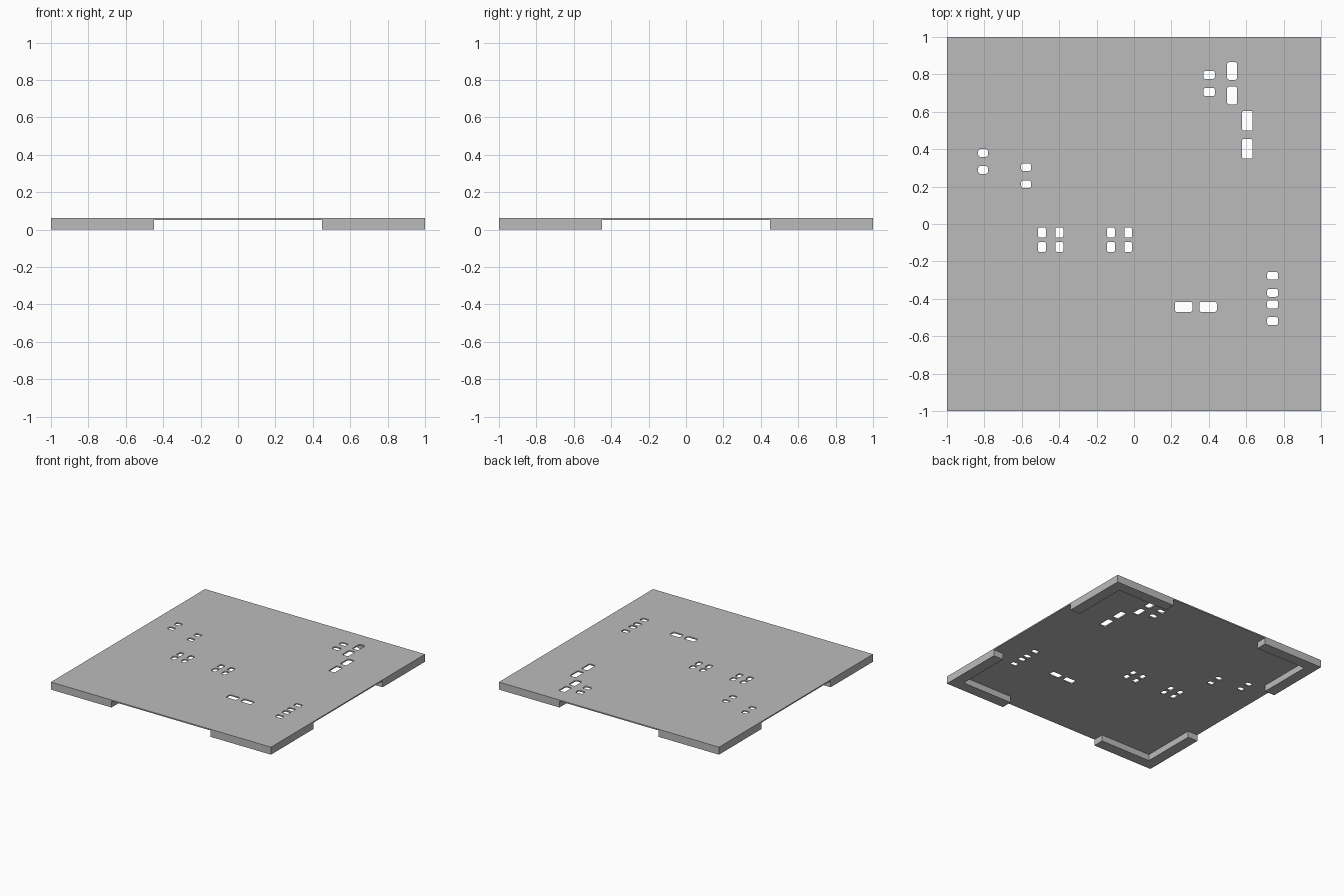
import bpy, bmesh, math

if "Cube" in bpy.data.objects:
    bpy.data.objects.remove(bpy.data.objects["Cube"])

TOP, UNDER = 0.062, 0.052      # top of plate, underside of thin sheet
RAIL_IN, GAP = 0.91, 0.45      # inner face of corner rails, half gap between them

grey = bpy.data.materials.new("light_grey")
grey.diffuse_color = (0.5, 0.5, 0.5, 1)
grey.use_nodes = True
grey.node_tree.nodes["Principled BSDF"].inputs["Base Color"].default_value = grey.diffuse_color


def prisms(name, outlines, z0, z1):
    """One object made of vertical prisms, one per closed outline."""
    bm = bmesh.new()
    for pts in outlines:
        face = bm.faces.new([bm.verts.new((x, y, z0)) for x, y in pts])
        ext = bmesh.ops.extrude_face_region(bm, geom=[face])["geom"]
        for v in ext:
            if isinstance(v, bmesh.types.BMVert):
                v.co.z = z1
    bmesh.ops.recalc_face_normals(bm, faces=bm.faces)
    mesh = bpy.data.meshes.new(name)
    bm.to_mesh(mesh)
    bm.free()
    mesh.materials.append(grey)
    ob = bpy.data.objects.new(name, mesh)
    bpy.context.collection.objects.link(ob)
    return ob


def rounded(x, y, w, h, r=0.01, n=3):
    """Rounded rectangle outline centred on x, y."""
    pts = []
    for q, (sx, sy) in enumerate([(1, 1), (-1, 1), (-1, -1), (1, -1)]):
        for i in range(n + 1):
            a = (q + i / n) * math.pi / 2
            pts.append((x + sx * (w / 2 - r) + r * math.cos(a),
                        y + sy * (h / 2 - r) + r * math.sin(a)))
    return pts


# Square base block
base = prisms("base_plate", [[(-1, -1), (1, -1), (1, 1), (-1, 1)]], 0, TOP)

# Hollow underneath, leaving four L-shaped corner rails
quarter = [(1.1, GAP), (RAIL_IN, GAP), (RAIL_IN, RAIL_IN), (GAP, RAIL_IN), (GAP, 1.1)]
hollow, turned = [], quarter
for _ in range(4):
    hollow += turned
    turned = [(-y, x) for x, y in turned]
cavity = prisms("cavity_cutter", [hollow], -0.1, UNDER)

# Slots through the sheet: size, x positions, y positions
groups = [
    (0.060, 0.043, [0.402], [0.797, 0.706]),
    (0.054, 0.094, [0.525], [0.818, 0.687]),
    (0.056, 0.106, [0.606], [0.552, 0.402]),
    (0.052, 0.041, [-0.807], [0.380, 0.289]),
    (0.052, 0.041, [-0.577], [0.304, 0.213]),
    (0.042, 0.054, [-0.492, -0.399, -0.123, -0.031], [-0.046, -0.123]),
    (0.094, 0.054, [0.265, 0.396], [-0.443]),
    (0.058, 0.042, [0.741], [-0.277, -0.368, -0.430, -0.519]),
]
slots = prisms("slot_cutter", [rounded(x, y, w, h) for w, h, xs, ys in groups
                               for x in xs for y in ys], 0.03, 0.1)

# Cut hollow and slots out of the block
for cutter in (cavity, slots):
    mod = base.modifiers.new(cutter.name, "BOOLEAN")
    mod.operation, mod.solver, mod.object = "DIFFERENCE", "EXACT", cutter
bpy.context.view_layer.objects.active = base
for mod in list(base.modifiers):
    bpy.ops.object.modifier_apply(modifier=mod.name)
for cutter in (cavity, slots):
    bpy.data.objects.remove(cutter)
